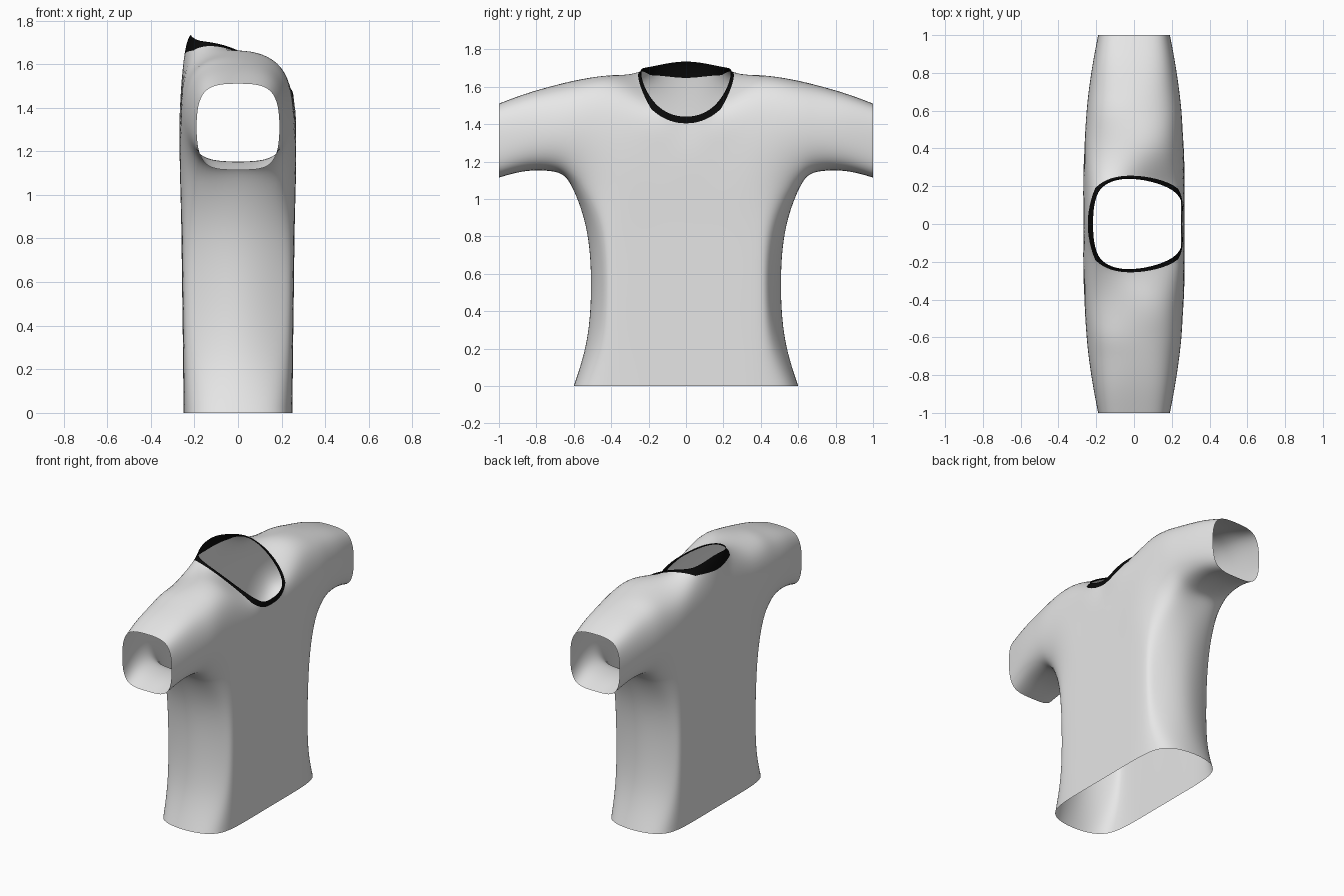
import bpy, bmesh
from mathutils import Vector

if "Cube" in bpy.data.objects:
    bpy.data.objects.remove(bpy.data.objects["Cube"])


def material(name, c):
    m = bpy.data.materials.new(name)
    m.diffuse_color = (c, c, c, 1)
    m.use_nodes = True
    m.node_tree.nodes["Principled BSDF"].inputs["Base Color"].default_value = m.diffuse_color
    return m


bm = bmesh.new()


def quad(pts, flip, mat=0):
    vs = [bm.verts.new(p) for p in pts]
    f = bm.faces.new(vs[::-1] if flip else vs)
    f.material_index = mat
    f.smooth = True


def grid(rows, put):
    for a, b in zip(rows, rows[1:]):
        for i in range(len(a) - 1):
            put([a[i], a[i + 1], b[i + 1], b[i]])


def quarter(front, m):
    """One quarter of the shirt: chest or back, left or right (m = +-1)."""
    s = 1 if front else -1

    def put(pts, mat=0):
        quad([(s * x, m * y, z) for x, y, z in pts], s * m < 0, mat)

    # torso rows, from centre line to side seam
    body = []
    for z, w, d in ((0, .60, .25), (.25, .53, .252), (.55, .508, .256), (.85, .535, .26)):
        body.append([(d, 0, z), (d, .19, z), (d - .004, .38, z), (d - .06, w - .055, z), (0, w, z)])
    # armpit level, chest level, upper corner and shoulder ridge, out to the cuff
    a = [(.265, 0, 1.08), (.265, .19, 1.08), (.26, .39, 1.08), (.195, .575, 1.09),
         (.175, .7, 1.175), (.165, .85, 1.18), (.15, 1, 1.145)]
    zc = 1.26 if front else 1.38
    mid = [(.266, 0, zc), (.266, .18, zc + .03), (.262, .39, 1.34), (.253, .57, 1.34),
           (.24, .7, 1.345), (.218, .85, 1.335), (.19, 1, 1.31)]
    xb = .2 if front else .215
    top = [(xb, .39, 1.575), (.195, .57, 1.57), (.182, .7, 1.55), (.168, .85, 1.52), (.15, 1, 1.475)]
    ridge = [(0, .39, 1.662), (0, .57, 1.638), (0, .7, 1.608), (0, .85, 1.565), (0, 1, 1.51)]
    under = [(0, .615, 1.075), (0, .7, 1.145), (0, .85, 1.15), (0, 1, 1.115)]
    grid(body + [a[:4] + under[:1]], put)
    grid([a, mid], put)
    grid([mid[2:], top, ridge], put)
    grid([under, a[3:]], put)
    # neck opening and its dark band
    n2, i2 = (-s * .01, .256, 1.658), (-s * .01, .243, 1.667)
    if front:
        n0, n1 = (.255, 0, 1.405), (.235, .185, 1.48)
        i0, i1 = (.25, 0, 1.44), (.225, .163, 1.51)
    else:
        n0, n1 = (.245, 0, 1.648), (.205, .19, 1.662)
        i0, i1 = (.217, 0, 1.735), (.178, .185, 1.708)
    put([mid[0], mid[1], n1, n0])
    put([mid[1], mid[2], top[0], n1])
    put([n1, top[0], ridge[0], n2])
    put([n0, n1, i1, i0], 1)
    put([n1, n2, i2, i1], 1)


for front in (True, False):
    for m in (1, -1):
        quarter(front, m)
bmesh.ops.remove_doubles(bm, verts=bm.verts, dist=.0005)
me = bpy.data.meshes.new("shirt")
bm.to_mesh(me)
bm.free()
me.materials.append(material("light grey cloth", .8))
me.materials.append(material("black collar", .003))
shirt = bpy.data.objects.new("shirt", me)
bpy.context.collection.objects.link(shirt)
sub = shirt.modifiers.new("smooth", 'SUBSURF')
sub.levels = sub.render_levels = 3

# push the cage out until the smoothed surface passes through the design points
target = [v.co.copy() for v in me.vertices]
for _ in range(12):
    dg = bpy.context.evaluated_depsgraph_get()
    ev = shirt.evaluated_get(dg).data
    now = [Vector(ev.vertices[i].co) for i in range(len(target))]
    for v, t, n in zip(me.vertices, target, now):
        v.co += (t - n) * .9
    me.update()
    shirt.update_tag()
    bpy.context.view_layer.update()
